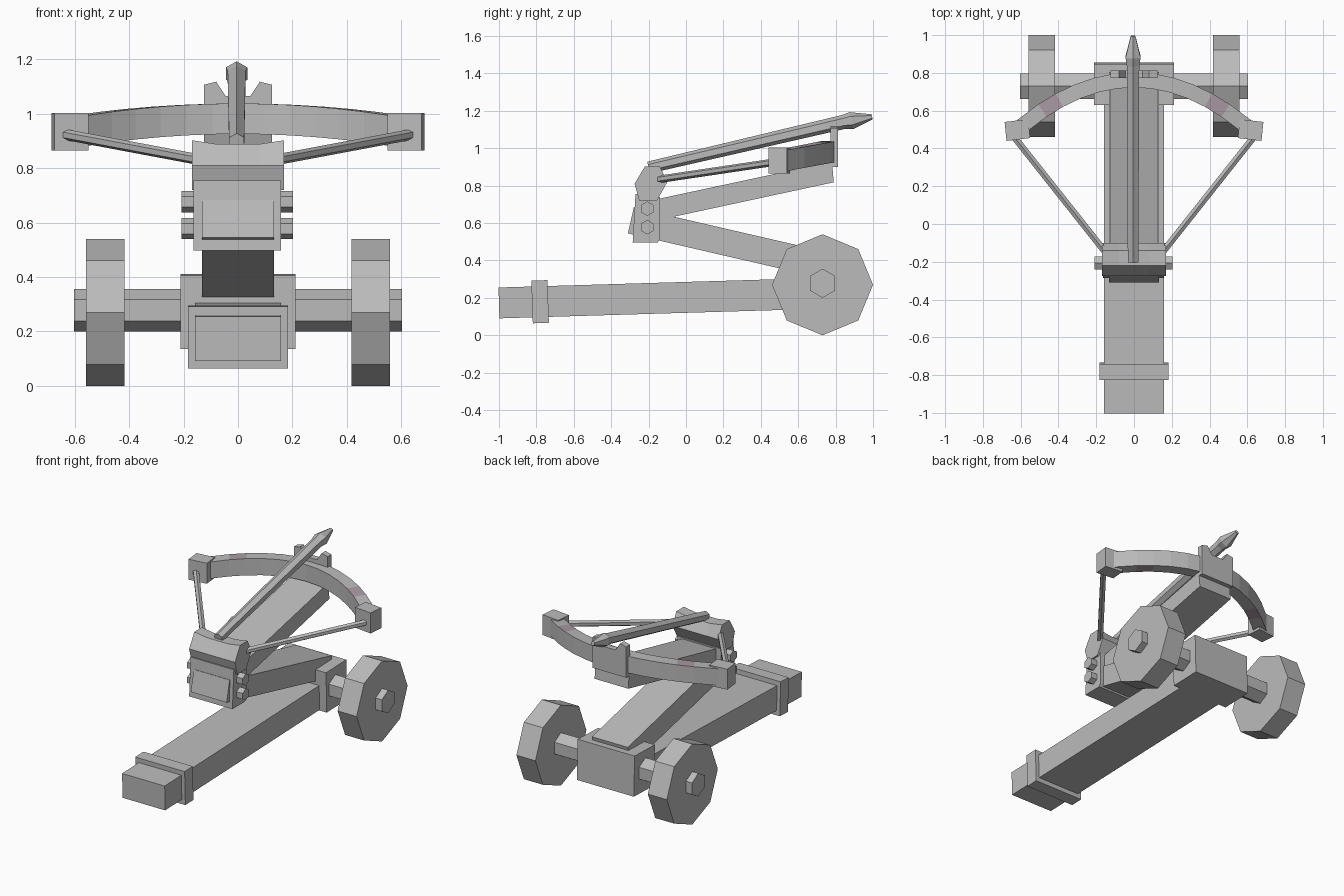
import bpy, bmesh, math
from mathutils import Vector

cube = bpy.data.objects.get("Cube")
if cube:
    bpy.data.objects.remove(cube, do_unlink=True)


def material(name, rgb):
    m = bpy.data.materials.new(name)
    m.use_nodes = True
    m.diffuse_color = (*rgb, 1)
    m.node_tree.nodes["Principled BSDF"].inputs["Base Color"].default_value = (*rgb, 1)
    return m


GREY = material("plain grey", (0.5, 0.5, 0.5))
MAUVE = material("faded mauve", (0.41, 0.33, 0.38))


def loft(name, rings):
    """Closed flat-shaded solid through a list of matching rings."""
    bm = bmesh.new()
    loops = [[bm.verts.new(p) for p in ring] for ring in rings]
    n = len(loops[0])
    for a, b in zip(loops, loops[1:]):
        for i in range(n):
            j = (i + 1) % n
            bm.faces.new((a[i], a[j], b[j], b[i]))
    bm.faces.new(loops[0])
    bm.faces.new(loops[-1])
    bmesh.ops.recalc_face_normals(bm, faces=bm.faces)
    mesh = bpy.data.meshes.new(name)
    bm.to_mesh(mesh)
    bm.free()
    mesh.materials.append(GREY)
    obj = bpy.data.objects.new(name, mesh)
    bpy.context.collection.objects.link(obj)
    return obj


def prism(name, profile, x0, x1):
    """Side profile (y, z) extended across x."""
    return loft(name, [[(x, y, z) for y, z in profile] for x in (x0, x1)])


def ngon(y, z, r, sides, turn=0):
    return [(y + r * math.cos(turn + math.tau * i / sides),
             z + r * math.sin(turn + math.tau * i / sides)) for i in range(sides)]


def rod(name, stations, sides):
    """Straight or tapered rod through (point, radius) stations."""
    axis = (Vector(stations[-1][0]) - Vector(stations[0][0])).normalized()
    side = axis.cross(Vector((0, 0, 1))).normalized()
    up = side.cross(axis)
    return loft(name, [[Vector(p) + side * u + up * v
                        for u, v in ngon(0, 0, r, sides, math.pi / 2)]
                       for p, r in stations])


def beam(name, start, end, thick, half_width):
    """Square-ended plank running between two (y, z) points."""
    a, b = Vector(start), Vector(end)
    d = (b - a).normalized()
    n = Vector((-d.y, d.x)) * thick / 2
    return prism(name, [a - n, b - n, b + n, a + n], -half_width, half_width)


# Frame beams, collar and rear axle block
beam("base_beam", (-1.0, 0.173), (0.75, 0.225), 0.165, 0.158)
beam("base_collar", (-0.823, 0.178), (-0.737, 0.181), 0.228, 0.183)
beam("axle_block", (0.635, 0.27), (0.85, 0.276), 0.27, 0.211)
beam("lower_arm", (-0.295, 0.614), (0.79, 0.364), 0.142, 0.133)
prism("upper_arm", [(-0.2, 0.605), (0.79, 0.818), (0.78, 0.928), (-0.2, 0.718)], -0.125, 0.125)

# Axle and wheels
prism("axle", ngon(0.73, 0.278, 0.078, 6, math.pi / 2), -0.603, 0.603)
for side, label in ((1, "left"), (-1, "right")):
    prism(label + "_wheel", ngon(0.73, 0.27, 0.27, 8), side * 0.417, side * 0.558)

# Front post with its cross bolts
prism("post", [(-0.285, 0.497), (-0.15, 0.497), (-0.138, 0.52), (-0.138, 0.74),
               (-0.27, 0.755)], -0.163, 0.158)
for label, z in (("upper", 0.677), ("lower", 0.578)):
    prism(label + "_bolt", ngon(-0.207, z, 0.039, 6, math.pi / 2), -0.208, 0.203)

# Trigger head, its top slightly sagging in the middle
head = [(-0.275, 0.81), (-0.22, 0.903), (-0.14, 0.903),
        (-0.1, 0.82), (-0.155, 0.72), (-0.25, 0.72)]
loft("trigger_head", [[(x, y, z - sag * (z > 0.85)) for y, z in head]
                      for x, sag in ((-0.17, 0), (-0.08, 0.014), (0.08, 0.014), (0.17, 0))])


# Curved bow with a painted band on each limb
def bow_ring(x):
    y, z = 0.763 - 0.69 * x * x, 0.982 - 0.13 * x * x
    slope = -1.38 * x
    n = Vector((-slope, 1, 0)).normalized() * 0.04
    c = Vector((x, y, z))
    h = Vector((0, 0, 0.056))
    return [c - n - h, c + n - h, c + n + h, c - n + h]


half = [0.1, 0.2, 0.3, 0.395, 0.485, 0.6]
bow = loft("bow", [bow_ring(x) for x in [-v for v in reversed(half)] + [0] + half])
bow.data.materials.append(MAUVE)
for face in bow.data.polygons:
    face.material_index = int(0.42 < abs(face.center.x) < 0.46)

# Bow tips and strings
for side, label in ((1, "left"), (-1, "right")):
    tip = [(0.55, 0.455), (0.675, 0.44), (0.685, 0.54), (0.56, 0.555)]
    loft(label + "_bow_tip", [[(side * x, y, z) for x, y in tip] for z in (0.866, 1.003)])
    rod(label + "_string", [((side * 0.642, 0.47, 0.925), 0.02),
                            ((side * 0.135, -0.17, 0.83), 0.02)], 6)

# Notched rest behind the bow
notch = [(0.125, 0.9), (0.125, 1.107), (0.08, 1.118), (0.045, 1.065)]
outline = notch + [(-x, z) for x, z in reversed(notch)]
loft("bolt_rest", [[(x, y, z) for x, z in outline] for y in (0.772, 0.812)])

# Loaded bolt with a pointed head
rod("arrow", [((-0.005, -0.2, 0.897), 0.032), ((-0.005, 0.84, 1.14), 0.038),
              ((-0.005, 0.885, 1.148), 0.046), ((-0.005, 0.995, 1.168), 0.014)], 6)
